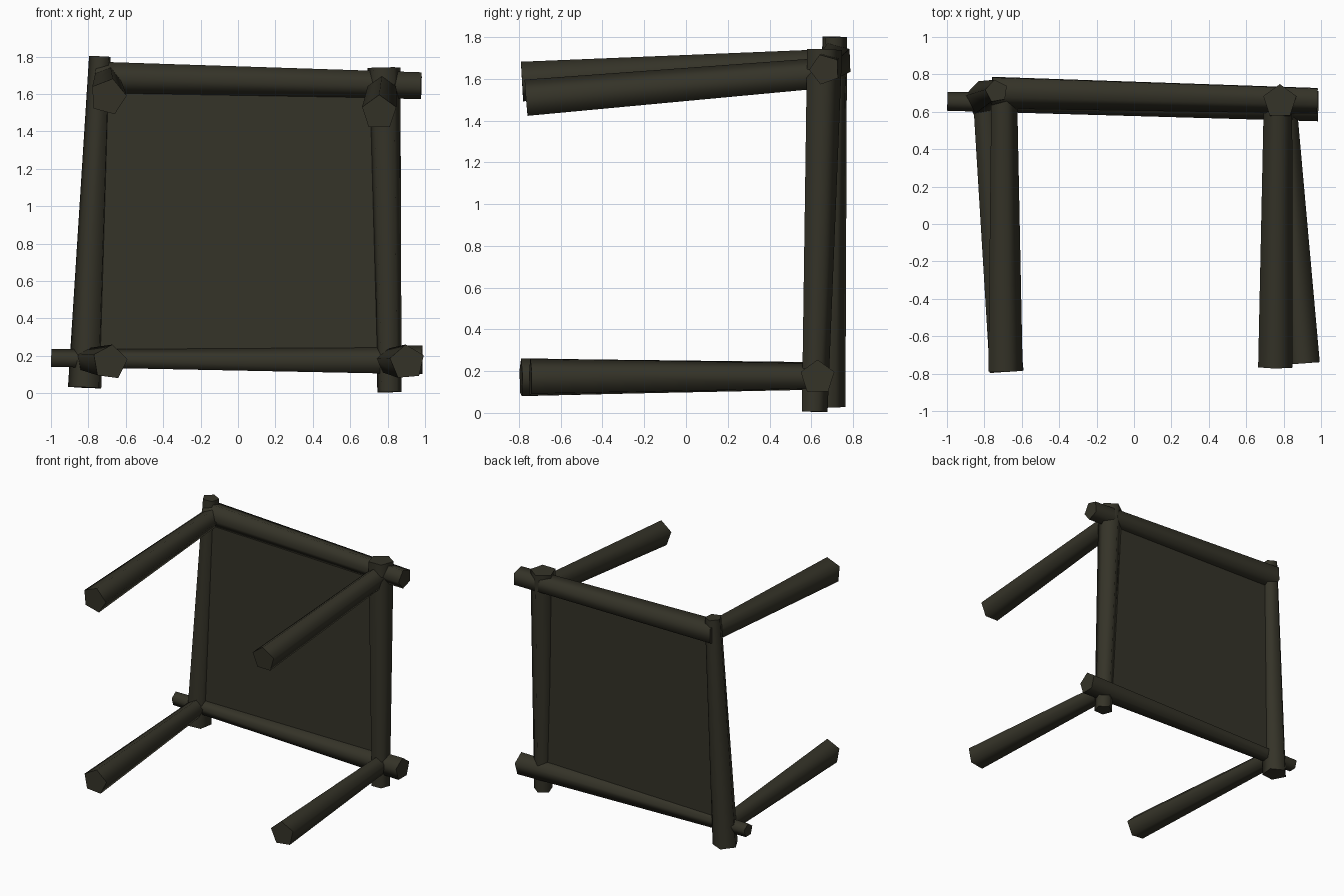
import bpy, bmesh, math
from mathutils import Vector

if "Cube" in bpy.data.objects:
    bpy.data.objects.remove(bpy.data.objects["Cube"])

wood = bpy.data.materials.new("dark olive wood")
wood.diffuse_color = (0.035, 0.033, 0.021, 1)
wood.use_nodes = True
wood.node_tree.nodes["Principled BSDF"].inputs["Base Color"].default_value = wood.diffuse_color


def finish(name, bm, smooth):
    bmesh.ops.recalc_face_normals(bm, faces=bm.faces[:])
    me = bpy.data.meshes.new(name)
    bm.to_mesh(me)
    bm.free()
    me.materials.append(wood)
    ob = bpy.data.objects.new(name, me)
    bpy.context.collection.objects.link(ob)
    if smooth:
        bpy.ops.object.select_all(action='DESELECT')
        ob.select_set(True)
        bpy.context.view_layer.objects.active = ob
        bpy.ops.object.shade_smooth_by_angle(angle=math.radians(80))
    return ob


def log(name, a, b, ra, rb, up, turn=0, sides=5):
    """Tapered five-sided log from a to b, one edge pointing towards 'up'."""
    a, b = Vector(a), Vector(b)
    d = (b - a).normalized()
    u = Vector(up)
    u = (u - d * u.dot(d)).normalized()
    v = d.cross(u)
    bm = bmesh.new()
    rings = []
    for p, r in ((a, ra), (b, rb)):
        ring = []
        for i in range(sides):
            t = math.radians(turn) + math.tau * i / sides
            ring.append(bm.verts.new(p + r * (u * math.cos(t) + v * math.sin(t))))
        rings.append(ring)
    for i in range(sides):
        j = (i + 1) % sides
        bm.faces.new((rings[0][i], rings[0][j], rings[1][j], rings[1][i]))
    for ring in rings:
        bm.faces.new(ring)
    finish(name, bm, True)


Y, Z = (0, 1, 0), (0, 0, 1)

# Upright posts
log("left_post", (-0.815, 0.67, 0.03), (-0.735, 0.71, 1.80), 0.095, 0.062, Y, 10)
log("right_post", (0.81, 0.61, 0.006), (0.78, 0.655, 1.74), 0.068, 0.093, Y, 0)

# Cross rails
log("top_rail", (-0.76, 0.71, 1.685), (0.98, 0.665, 1.645), 0.093, 0.075, Z, 20)
log("bottom_rail", (-0.998, 0.655, 0.183), (0.985, 0.63, 0.17), 0.052, 0.085, Z, 0)

# Poles reaching forward from the corners
log("upper_left_pole", (-0.695, -0.785, 1.585), (-0.70, 0.70, 1.67), 0.1, 0.075, Z, 15)
log("upper_right_pole", (0.755, -0.765, 1.50), (0.77, 0.66, 1.62), 0.096, 0.08, Z, 0)
log("lower_left_pole", (-0.685, -0.79, 0.165), (-0.80, 0.68, 0.175), 0.096, 0.068, Z, 8)
log("lower_right_pole", (0.905, -0.745, 0.165), (0.805, 0.66, 0.17), 0.096, 0.068, Z, -5)

# Thin panel stretched inside the frame
bm = bmesh.new()
corners = ((-0.81, 0.66, 0.18), (0.81, 0.63, 0.17), (0.78, 0.66, 1.65), (-0.74, 0.69, 1.68))
front = [bm.verts.new((x, y - 0.012, z)) for x, y, z in corners]
back = [bm.verts.new((x, y + 0.012, z)) for x, y, z in corners]
bm.faces.new(front)
bm.faces.new(back[::-1])
for i in range(4):
    j = (i + 1) % 4
    bm.faces.new((front[i], front[j], back[j], back[i]))
finish("panel", bm, False)
